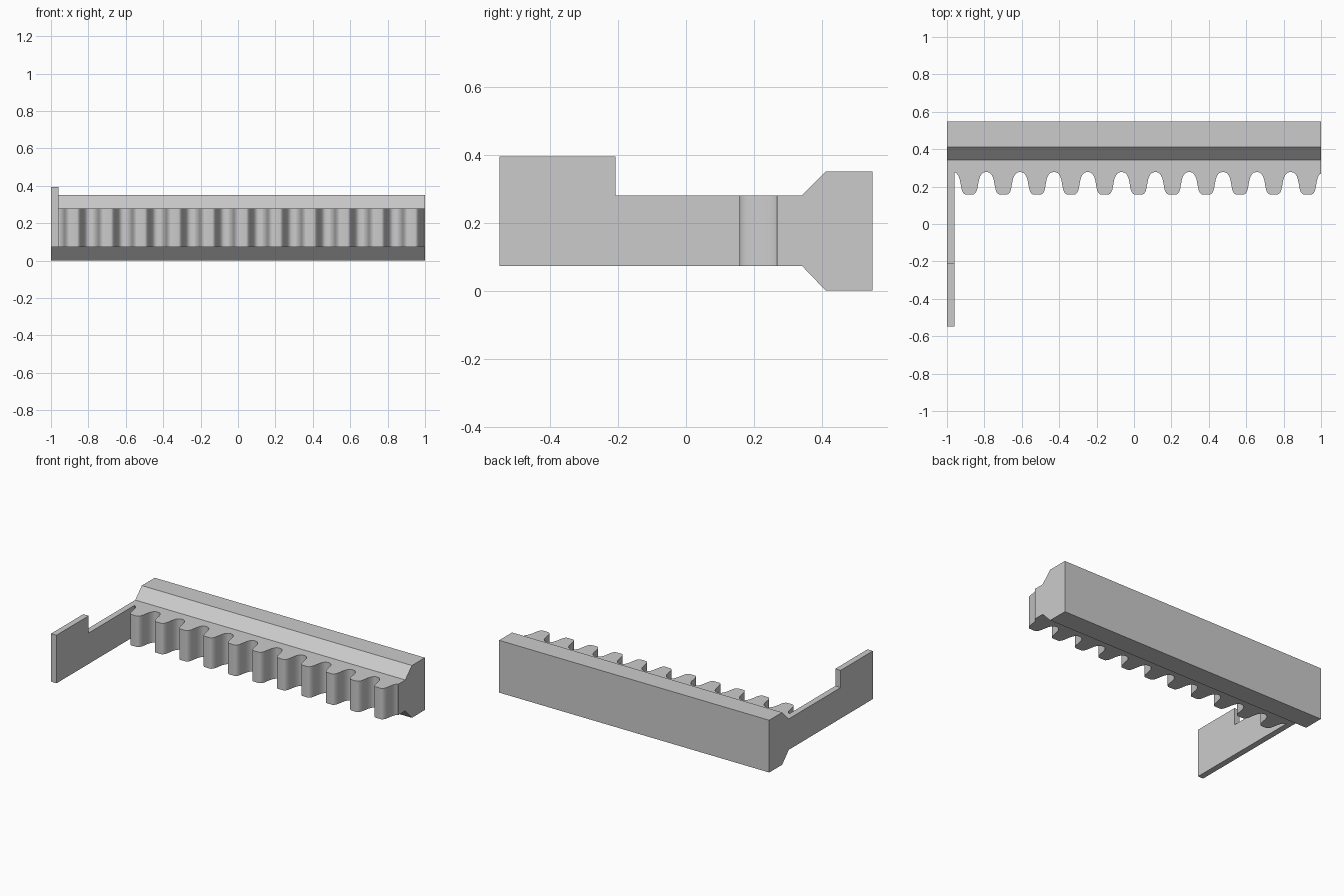
import bpy
import bmesh
from mathutils import Vector
from mathutils.geometry import interpolate_bezier

cube = bpy.data.objects.get("Cube")
if cube:
    bpy.data.objects.remove(cube, do_unlink=True)

grey = bpy.data.materials.new("plain grey")
grey.use_nodes = True
grey.diffuse_color = (0.6, 0.6, 0.6, 1)
grey.node_tree.nodes["Principled BSDF"].inputs["Base Color"].default_value = (0.6, 0.6, 0.6, 1)


def prism(name, points, offset, smooth=False):
    """Extrude a closed 3D outline along offset."""
    bm = bmesh.new()
    face = bm.faces.new([bm.verts.new(p) for p in points])
    new = bmesh.ops.extrude_face_region(bm, geom=[face], use_keep_orig=True)
    verts = [g for g in new["geom"] if isinstance(g, bmesh.types.BMVert)]
    bmesh.ops.translate(bm, verts=verts, vec=offset)
    bmesh.ops.recalc_face_normals(bm, faces=bm.faces)
    mesh = bpy.data.meshes.new(name)
    bm.to_mesh(mesh)
    bm.free()
    mesh.materials.append(grey)
    obj = bpy.data.objects.new(name, mesh)
    bpy.context.collection.objects.link(obj)
    if smooth:
        bpy.ops.object.select_all(action="DESELECT")
        obj.select_set(True)
        bpy.context.view_layer.objects.active = obj
        bpy.ops.object.shade_smooth_by_angle()
    return obj


def rounded(a, corner, b, steps=9):
    """Round the corner between two tangent points."""
    a, corner, b = Vector(a), Vector(corner), Vector(b)
    return interpolate_bezier(a, a.lerp(corner, 0.6), b.lerp(corner, 0.6), b, steps)


LOW, HIGH = 0.073, 0.28      # rack bottom and top
JOIN = 0.341                 # where the rack meets the rail
BACK = 0.548
ARM_IN = -0.96               # inner face of the arm

# Rail with two chamfered front edges
rail = [(JOIN, LOW), (0.411, 0), (BACK, 0), (BACK, 0.35), (0.411, 0.35), (JOIN, HIGH)]
prism("chamfered_rail", [(-1, y, z) for y, z in rail], (2, 0, 0))

# Side arm with a raised tab at the front end
arm = [(-BACK, LOW), (JOIN, LOW), (JOIN, HIGH), (-0.208, HIGH), (-0.208, 0.395), (-BACK, 0.395)]
prism("side_arm", [(-1, y, z) for y, z in arm], (-0.96 + 1, 0, 0))

# Toothed rack: one half tooth, mirrored and repeated
half = rounded((0.019, 0.158), (0.037, 0.158), (0.043, 0.193))
half += rounded((0.049, 0.226), (0.057, 0.277), (0.084, 0.277))
tooth = [(-p.x, p.y) for p in reversed(half)] + [(p.x, p.y) for p in half]
edge = [(-0.88 + i * 0.1808 + x, y) for i in range(11) for x, y in tooth]
edge = [(x, y) for x, y in edge if ARM_IN < x < 1]
outline = [(ARM_IN, JOIN), (ARM_IN, 0.276)] + edge + [(1, 0.268), (1, JOIN)]
prism("toothed_rack", [(x, y, LOW) for x, y in outline], (0, 0, HIGH - LOW), smooth=True)
